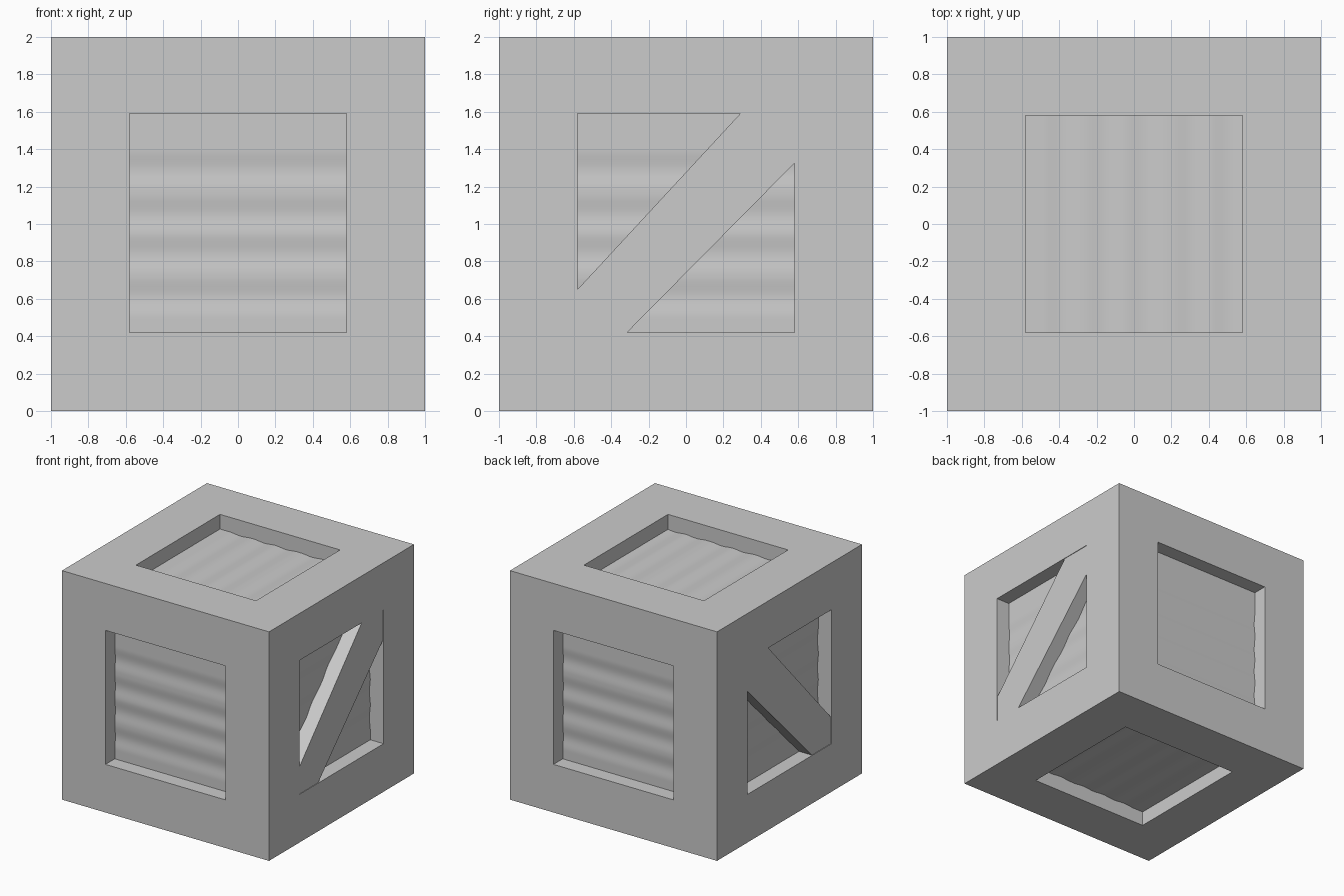
import bpy, bmesh, math
from mathutils import Matrix, Vector

if "Cube" in bpy.data.objects:
    bpy.data.objects.remove(bpy.data.objects["Cube"])

def finish(bm, name):
    me = bpy.data.meshes.new(name)
    bm.to_mesh(me)
    bm.free()
    ob = bpy.data.objects.new(name, me)
    bpy.context.collection.objects.link(ob)
    return ob

# Frame: cube with a square pocket wall in every face
bm = bmesh.new()
bmesh.ops.create_cube(bm, size=2, matrix=Matrix.Translation((0, 0, 1)))
bm.normal_update()
faces = bm.faces[:]
bmesh.ops.inset_individual(bm, faces=faces, thickness=0.42, depth=0, use_even_offset=True)
bm.normal_update()
bmesh.ops.inset_individual(bm, faces=faces, thickness=0, depth=-0.15)
bmesh.ops.delete(bm, geom=faces, context='FACES')
for v in bm.verts:
    if abs(v.co.z - 1.58) < 0.01:
        v.co.z = 1.59
finish(bm, "crate_frame")

# Plank panels: softly grooved sheets, built facing +z with grooves along y
def panel(name, seams, rot):
    bm = bmesh.new()
    rows = []
    n = 96
    for i in range(n + 1):
        u = -0.595 + 1.19 * i / n
        dip = 0
        for s in seams:
            d = abs(u - s) / 0.11
            if d < 1:
                dip += 0.009 * (0.5 + 0.5 * math.cos(math.pi * d))
        rows.append([bm.verts.new(rot @ Vector((u, w, 0.872 - dip)) + Vector((0, 0, 1)))
                     for w in (-0.59, 0.59)])
    for a, b in zip(rows, rows[1:]):
        f = bm.faces.new((a[0], b[0], b[1], a[1]))
        f.smooth = True
    finish(bm, name)

side_seams = [0.29, 0.05, -0.16, -0.39]
flat_seams = [-0.38, -0.15, 0.06, 0.31, 0.51]
# Side panel: u -> up, w -> sideways, normal -> outward
for name, a in (("right", 0), ("back", 90), ("left", 180), ("front", 270)):
    base = Matrix(((0, 0, 1), (0, -1, 0), (1, 0, 0)))
    panel(name + "_planks", side_seams, Matrix.Rotation(math.radians(a), 3, 'Z') @ base)
panel("top_planks", flat_seams, Matrix.Identity(3))
panel("bottom_planks", [-s for s in flat_seams], Matrix.Rotation(math.pi, 3, 'Y'))

# Diagonal braces on the left and right sides
outline = [(-0.58, 0.65), (-0.58, 0.42), (-0.315, 0.42),
           (0.58, 1.325), (0.58, 1.59), (0.29, 1.59)]
for name, s in (("right_brace", 1), ("left_brace", -1)):
    bm = bmesh.new()
    f = bm.faces.new([bm.verts.new((s * 0.995, y, z)) for y, z in outline])
    r = bmesh.ops.extrude_face_region(bm, geom=[f], use_keep_orig=True)
    for v in r["geom"]:
        if isinstance(v, bmesh.types.BMVert):
            v.co.x = s * 0.855
    bmesh.ops.recalc_face_normals(bm, faces=bm.faces[:])
    finish(bm, name)
